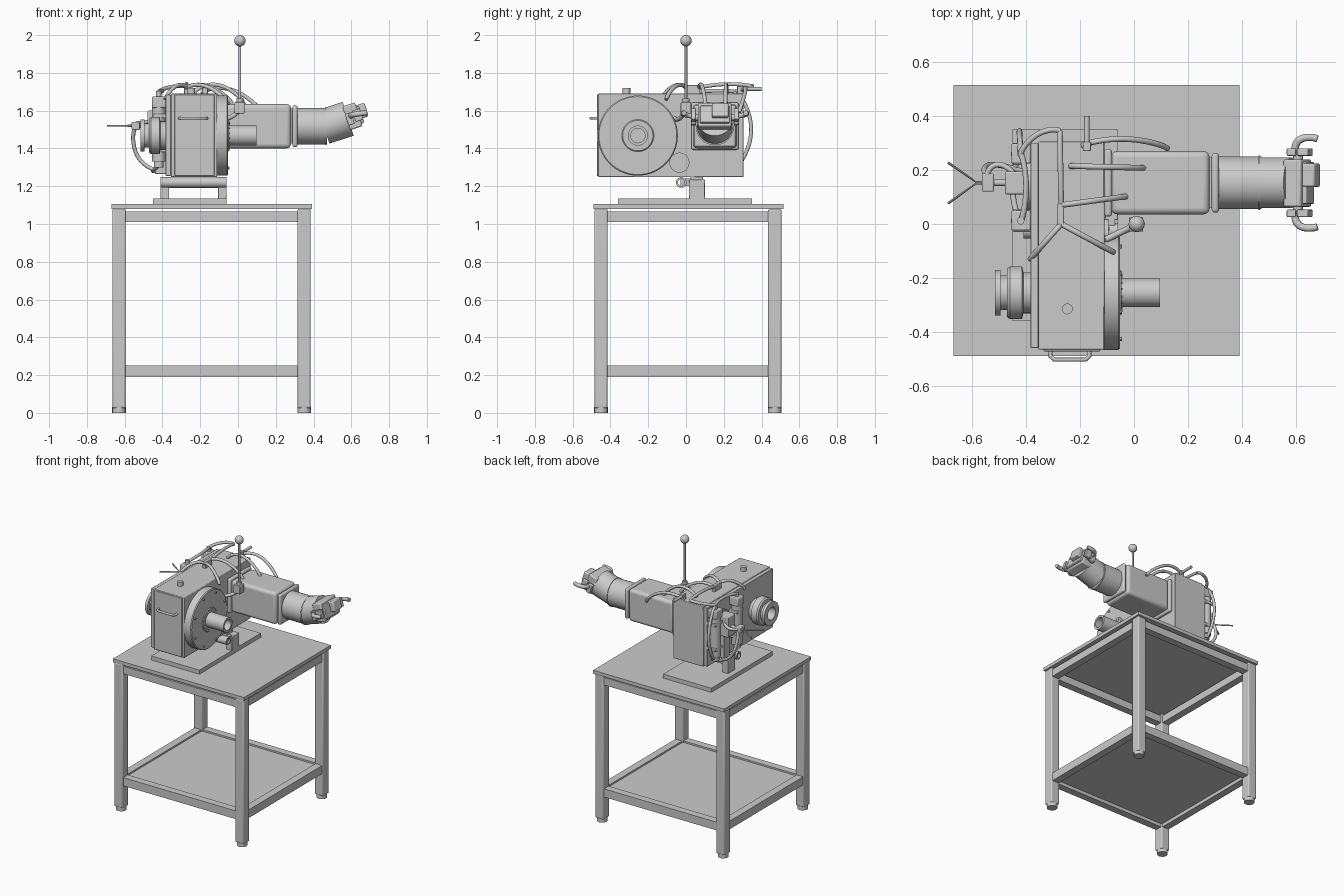
import bpy, bmesh, math
from mathutils import Vector, Matrix

if "Cube" in bpy.data.objects:
    bpy.data.objects.remove(bpy.data.objects["Cube"])


def smooth(ob, angle=35):
    bpy.ops.object.select_all(action='DESELECT')
    bpy.context.view_layer.objects.active = ob
    ob.select_set(True)
    if ob.type == 'CURVE':
        bpy.ops.object.convert(target='MESH')
    bpy.ops.object.shade_smooth_by_angle(angle=math.radians(angle))
    return ob


def finish(name, bm, bevel=0, segs=2):
    bmesh.ops.recalc_face_normals(bm, faces=bm.faces)
    me = bpy.data.meshes.new(name)
    bm.to_mesh(me)
    bm.free()
    ob = bpy.data.objects.new(name, me)
    bpy.context.collection.objects.link(ob)
    if bevel:
        m = ob.modifiers.new("bevel", 'BEVEL')
        m.width, m.segments = bevel, segs
    return smooth(ob)


def box(name, x, y, z, bevel=0, segs=2, tilt=0):
    """Box from (min, max) pairs; tilt raises the +x end about its centre."""
    bm = bmesh.new()
    c = Vector((sum(x) / 2, sum(y) / 2, sum(z) / 2))
    s = Matrix.Diagonal((x[1] - x[0], y[1] - y[0], z[1] - z[0], 1))
    bmesh.ops.create_cube(bm, size=1, matrix=Matrix.Translation(c) @ Matrix.Rotation(-tilt, 4, 'Y') @ s)
    return finish(name, bm, bevel, segs)


def cyl(name, a, axis, length, r, segs=24):
    """Cylinder starting at a, running along an axis letter or direction."""
    d = Vector({'X': (1, 0, 0), 'Y': (0, 1, 0), 'Z': (0, 0, 1)}[axis] if isinstance(axis, str) else axis)
    bm = bmesh.new()
    rot = d.to_track_quat('Z', 'Y').to_matrix().to_4x4()
    bmesh.ops.create_cone(bm, cap_ends=True, segments=segs, radius1=r, radius2=r, depth=length,
                          matrix=Matrix.Translation(Vector(a) + d * length / 2) @ rot)
    return finish(name, bm)


def lathe(name, profile, y, z, segs=48):
    """Turn a closed loop of (x, radius) points about an axis along x."""
    bm = bmesh.new()
    rings = [[bm.verts.new((px, y + r * math.cos(t), z + r * math.sin(t)))
              for t in (2 * math.pi * i / segs for i in range(segs))] for px, r in profile]
    for k, p in enumerate(rings):
        q = rings[(k + 1) % len(rings)]
        for i in range(segs):
            j = (i + 1) % segs
            bm.faces.new((p[i], p[j], q[j], q[i]))
    return finish(name, bm)


def pipe(name, pts, r):
    cu = bpy.data.curves.new(name, 'CURVE')
    cu.dimensions = '3D'
    cu.bevel_depth, cu.bevel_resolution, cu.use_fill_caps = r, 3, True
    sp = cu.splines.new('POLY')
    sp.points.add(len(pts) - 1)
    for bp, p in zip(sp.points, pts):
        bp.co = (*p, 1)
    ob = bpy.data.objects.new(name, cu)
    bpy.context.collection.objects.link(ob)
    return smooth(ob, 40)


def hose(a, b, bulge, name="hose", r=0.0105, n=20):
    """Hose from a to b that bows out by the bulge vector."""
    a, b, bulge = Vector(a), Vector(b), Vector(bulge)
    pipe(name, [a.lerp(b, i / n) + bulge * math.sin(math.pi * i / n) ** 0.7 for i in range(n + 1)], r)


# Table: top, legs, feet, rails, shelf
box("table_top", (-0.67, 0.392), (-0.49, 0.515), (1.08, 1.105))
XL, YL = ((-0.665, -0.595), (0.315, 0.385)), ((-0.485, -0.415), (0.435, 0.505))
for lx in XL:
    for ly in YL:
        box("table_leg", lx, ly, (0.025, 1.08), 0.008)
        cyl("leg_foot", (sum(lx) / 2, sum(ly) / 2, 0), 'Z', 0.03, 0.036, 16)
for z in ((1.01, 1.065), (0.19, 0.25)):
    for lx in XL:
        box("side_rail", (lx[0] + 0.008, lx[1] - 0.008), (YL[0][1], YL[1][0]), z)
    for ly in YL:
        box("long_rail", (XL[0][1], XL[1][0]), (ly[0] + 0.008, ly[1] - 0.008), z)
box("lower_shelf", (-0.61, 0.33), (-0.43, 0.45), (0.215, 0.238))

# Base plate and support bracket
box("base_plate", (-0.45, -0.06), (-0.36, 0.35), (1.105, 1.135))
for x in (-0.387, -0.083):
    box("support_post", (x - 0.023, x + 0.023), (0.015, 0.1), (1.13, 1.235), 0.004)
    box("support_lug", (x - 0.012, x + 0.012), (-0.03, 0.03), (1.2, 1.24))
lathe("support_tube", [(-0.41, 0.028), (-0.06, 0.028), (-0.06, 0.018), (-0.41, 0.018)], -0.025, 1.22, 24)
box("support_saddle", (-0.365, -0.105), (0.025, 0.09), (1.19, 1.25))

# Gearbox housing
box("gearbox", (-0.355, -0.11), (-0.465, 0.305), (1.248, 1.69), 0.004)
box("rear_cover", (-0.383, -0.355), (-0.46, 0.3), (1.255, 1.685), 0.003)
box("end_cover", (-0.335, -0.125), (-0.472, -0.46), (1.255, 1.685), 0.003)
cyl("filler_cap", (-0.247, -0.315, 1.68), 'Z', 0.04, 0.02)
pipe("carry_handle", [(x, y, 1.56) for x, y in ((-0.31, -0.465), (-0.31, -0.49), (-0.295, -0.503),
                                                (-0.18, -0.503), (-0.165, -0.49), (-0.165, -0.465))], 0.008)

# Front drive disc with hollow output tube and bolts
DY, DZ = -0.255, 1.468
lathe("drive_disc", [(-0.115, 0.04), (-0.115, 0.212), (-0.058, 0.212), (-0.052, 0.206), (-0.052, 0.085),
                     (-0.047, 0.08), (-0.047, 0.053), (0.097, 0.053), (0.097, 0.038)], DY, DZ, 64)


def bolt_circle(name, y, z, x, n, ring, r):
    for i in range(n):
        t = 2 * math.pi * (i + 0.5) / n
        cyl(name, (x, y + ring * math.cos(t), z + ring * math.sin(t)), 'X', 0.01, r, 10)


bolt_circle("disc_bolt", DY, DZ, -0.055, 8, 0.185, 0.008)
bolt_circle("hub_screw", DY, DZ, -0.052, 16, 0.068, 0.004)
cyl("inspection_cover", (-0.115, -0.035, 1.325), 'X', 0.02, 0.053, 32)
bolt_circle("cover_screw", -0.035, 1.325, -0.1, 3, 0.035, 0.006)

# Stepped rear hub
lathe("rear_hub", [(-0.515, 0.045), (-0.515, 0.085), (-0.495, 0.085), (-0.495, 0.064), (-0.47, 0.064),
                   (-0.47, 0.09), (-0.46, 0.098), (-0.415, 0.098), (-0.41, 0.076), (-0.36, 0.076),
                   (-0.36, 0.045)], DY, DZ)
cyl("hub_plug", (-0.46, DY, DZ), 'X', 0.08, 0.046)

# Arm: square housing, collar, straight tube, tilted elbow
AY, AZ = 0.153, 1.518


def arm_box(name, x, h, bevel, segs=3):
    box(name, x, (AY - h, AY + h), (AZ - h, AZ + h), bevel, segs)


arm_box("arm_flange", (-0.11, -0.082), 0.125, 0.01)
arm_box("arm_housing", (-0.085, 0.28), 0.117, 0.022, 4)
arm_box("arm_neck", (0.27, 0.3), 0.093, 0)
arm_box("arm_collar", (0.288, 0.315), 0.111, 0.012)
cyl("arm_tube", (0.31, AY, AZ), 'X', 0.162, 0.097, 48)
cyl("arm_tube_ring", (0.462, AY, AZ), 'X', 0.006, 0.101, 48)
T = math.radians(18)
UX, UZ = math.cos(T), math.sin(T)
cyl("arm_elbow", (0.455, AY, AZ - 0.003), (UX, 0, UZ), 0.135, 0.094, 48)


def tilted(name, a, b, y, bevel=0.004):
    """Box placed along (a) and across (b) the tilted elbow axis."""
    ma, mb = sum(a) / 2, sum(b) / 2
    cx, cz = 0.465 + ma * UX - mb * UZ, AZ + ma * UZ + mb * UX
    ha, hb = (a[1] - a[0]) / 2, (b[1] - b[0]) / 2
    box(name, (cx - ha, cx + ha), y, (cz - hb, cz + hb), bevel, tilt=T)


# Tool head with side clamps and hooks
tilted("head_block", (0.115, 0.185), (-0.06, 0.072), (0.063, 0.24), 0.008)
tilted("head_plate", (0.15, 0.2), (-0.045, 0.05), (0.075, 0.23))
tilted("head_motor", (0.175, 0.232), (-0.02, 0.055), (0.137, 0.225), 0.008)
cyl("head_axle", (0.608, 0.028, 1.564), 'Y', 0.25, 0.018, 16)
for s in (-1, 1):
    ys = sorted((AY + s * 0.1, AY + s * 0.127))
    tilted("side_clamp", (0.115, 0.15), (-0.035, 0.03), ys)
    tilted("side_clamp", (0.157, 0.2), (-0.028, 0.035), ys)
    hose((0.6, AY + s * 0.12, 1.572), (0.68, AY + s * 0.163, 1.588), (-0.022, s * 0.02, 0), "hook", 0.014)

# Ball-topped lever and its bracket
bm = bmesh.new()
bmesh.ops.create_uvsphere(bm, u_segments=24, v_segments=16, radius=0.03,
                          matrix=Matrix.Translation((0.01, 0, 1.97)))
finish("lever_ball", bm)
cyl("lever_rod", (0.01, 0, 1.64), 'Z', 0.31, 0.007, 12)
cyl("lever_collar", (0.01, 0, 1.64), 'Z', 0.025, 0.018, 16)
box("lever_mount", (-0.018, 0.034), (-0.028, 0.026), (1.585, 1.645), 0.004)
hose((0.005, -0.005, 1.6), (-0.11, -0.06, 1.56), (0, 0, -0.02), "lever_bracket", 0.012)

# Rear canisters, valve block and sensor
for y in (0.26, 0.012):
    cyl("canister", (-0.42, y, 1.33), 'Z', 0.3, 0.036, 32)
    cyl("canister_foot", (-0.42, y, 1.3), 'Z', 0.04, 0.026)
    cyl("cap_fitting", (-0.42, y, 1.67), 'Z', 0.035, 0.014, 12)
    box("canister_cap", (-0.455, -0.383), (y - 0.036, y + 0.038), (1.615, 1.675), 0.006)
    for z in (1.38, 1.56):
        box("canister_band", (-0.45, -0.375), (y - 0.041, y + 0.041), (z, z + 0.022), 0.004)
cyl("arm_rear_flange", (-0.4, AY, AZ), 'X', 0.03, 0.1, 40)
box("valve_block", (-0.478, -0.38), (0.11, 0.195), (1.45, 1.6), 0.006)
box("valve_plate", (-0.44, -0.38), (0.12, 0.185), (1.265, 1.45), 0.004)
box("sensor_box", (-0.563, -0.52), (0.12, 0.187), (1.498, 1.54), 0.005)
cyl("sensor_stem", (-0.53, AY, 1.52), 'X', 0.06, 0.012, 12)
pipe("v_antenna", [(-0.69, 0.228, 1.52), (-0.582, AY, 1.52), (-0.69, 0.076, 1.52)], 0.005)
cyl("antenna_stem", (-0.585, AY, 1.52), 'X', 0.03, 0.006, 8)

# Hose manifold, top peg and hoses
box("hose_manifold", (-0.285, -0.26), (-0.005, 0.075), (1.685, 1.735), 0.004)
cyl("rear_peg", (-0.175, 0.3, 1.715), 'Y', 0.1, 0.01, 12)
box("peg_base", (-0.19, -0.16), (0.27, 0.304), (1.685, 1.73), 0.003)
M0, M1, TOP, LOW = (-0.27, 0, 1.72), (-0.27, 0.07, 1.72), (-0.42, 0.26, 1.7), (-0.42, 0.26, 1.3)
CORNER = (-0.275, 0.345, 1.73)
hose((-0.235, 0.215, 1.69), (0.035, 0.208, 1.63), (0, 0, 0.075))
hose((-0.19, 0.29, 1.69), (0.125, 0.28, 1.59), (0, 0.03, 0.07))
hose(M1, (-0.03, 0.102, 1.635), (0, 0, 0.05))
hose(M0, (-0.075, -0.105, 1.66), (0, 0, 0.04))
hose(M0, (-0.385, -0.13, 1.66), (0, 0, 0.04))
hose(M1, CORNER, (0, 0, 0.015))
hose(CORNER, TOP, (-0.01, 0.03, 0.01))
hose(TOP, LOW, (-0.005, 0.085, 0))
hose((-0.545, 0.18, 1.51), (-0.38, 0.18, 1.28), (-0.06, 0.04, -0.05))
hose(TOP, (-0.42, 0.012, 1.69), (0.02, 0, 0.01))
hose(LOW, (-0.42, 0.012, 1.31), (-0.03, 0, -0.025))
hose((-0.545, 0.18, 1.53), (-0.45, 0.19, 1.545), (-0.01, 0.035, 0))
